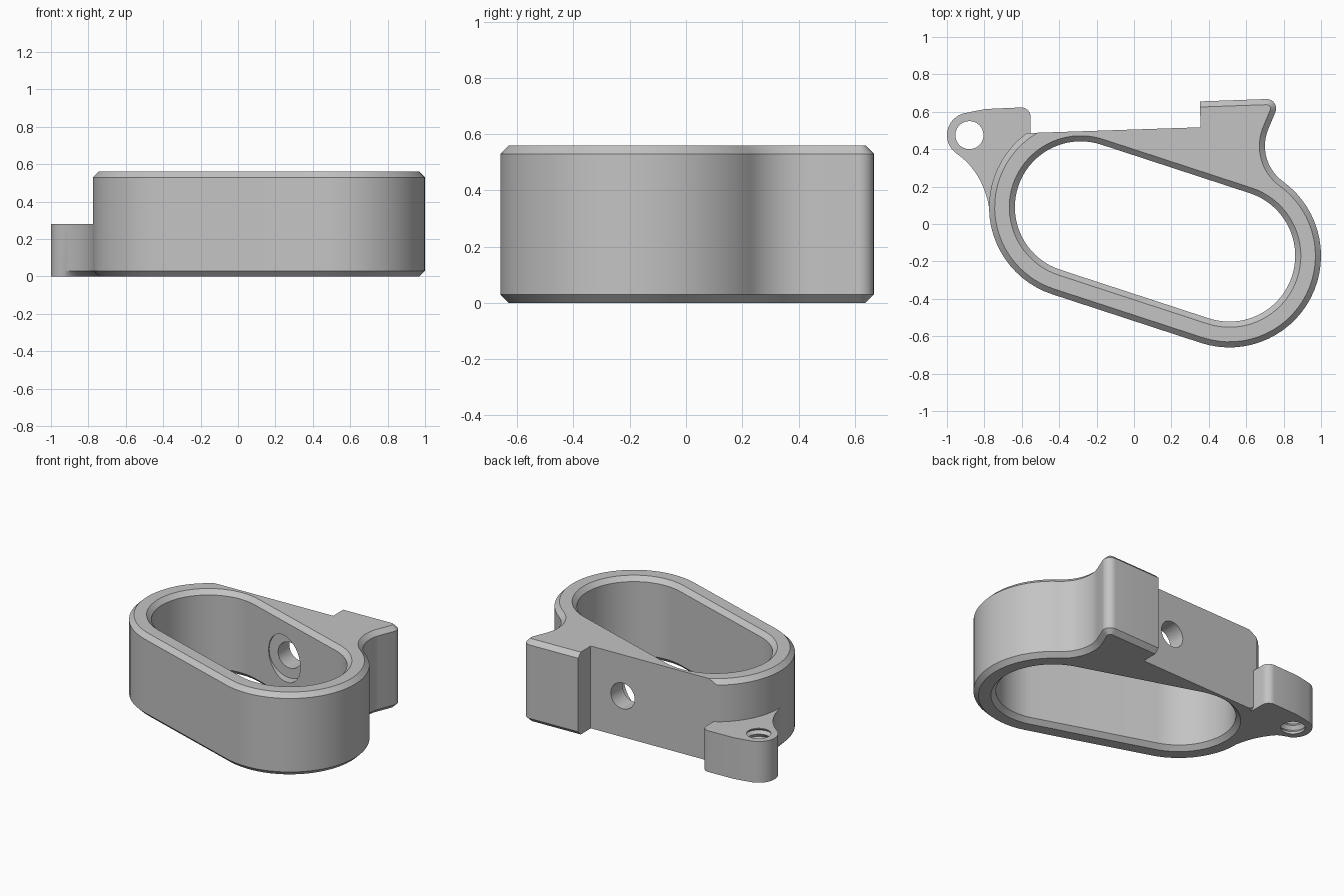
import bpy, bmesh, math
from mathutils import Vector, Matrix

if "Cube" in bpy.data.objects:
    bpy.data.objects.remove(bpy.data.objects["Cube"])

H, CH = 0.56, 0.03                      # body height, chamfer size
LEFT, RIGHT = (-0.285, 0.09), (0.51, -0.17)   # slot end centres
TILT = math.degrees(math.atan2(RIGHT[1] - LEFT[1], RIGHT[0] - LEFT[0]))

grey = bpy.data.materials.new("plain_grey")
grey.diffuse_color = (0.55, 0.55, 0.55, 1)
grey.use_nodes = True
grey.node_tree.nodes["Principled BSDF"].inputs["Base Color"].default_value = grey.diffuse_color


def arc(c, r, a0, a1, n):
    return [(c[0] + r * math.cos(math.radians(a0 + (a1 - a0) * i / n)),
             c[1] + r * math.sin(math.radians(a0 + (a1 - a0) * i / n))) for i in range(n + 1)]


def inset(pts, amounts):
    """Move a counter-clockwise outline inward along its mitred normals."""
    out, n = [], len(pts)
    for i, p in enumerate(pts):
        a, p, b = Vector(pts[i - 1]), Vector(p), Vector(pts[(i + 1) % n])
        d0, d1 = (p - a).normalized(), (b - p).normalized()
        n0, n1 = Vector((-d0.y, d0.x)), Vector((-d1.y, d1.x))
        out.append(p + (n0 + n1) * amounts[i] / max(0.5, 1 + n0.dot(n1)))
    return out


def make_object(name, bm):
    bmesh.ops.recalc_face_normals(bm, faces=bm.faces)
    me = bpy.data.meshes.new(name)
    bm.to_mesh(me)
    bm.free()
    me.materials.append(grey)
    ob = bpy.data.objects.new(name, me)
    bpy.context.collection.objects.link(ob)
    return ob


def prism(name, pts, levels, weights=None):
    """Stack an outline at (height, inset) levels and close both ends."""
    weights = weights or [1] * len(pts)
    bm = bmesh.new()
    rings = [[bm.verts.new((p[0], p[1], z)) for p in inset(pts, [w * d for w in weights])]
             for z, d in levels]
    n = len(pts)
    for lo, hi in zip(rings, rings[1:]):
        for i in range(n):
            j = (i + 1) % n
            bm.faces.new((lo[i], lo[j], hi[j], hi[i]))
    bm.faces.new(rings[0][::-1])
    bm.faces.new(rings[-1])
    return make_object(name, bm)


def cylinder(name, r, y0, y1, x, z):
    """Cylinder lying along y."""
    bm = bmesh.new()
    bmesh.ops.create_cone(bm, cap_ends=True, segments=40, radius1=r, radius2=r, depth=y1 - y0,
                          matrix=Matrix.Translation((x, (y0 + y1) / 2, z))
                          @ Matrix.Rotation(math.pi / 2, 4, 'X'))
    return make_object(name, bm)


def boolean(ob, other, operation):
    mod = ob.modifiers.new("cut", 'BOOLEAN')
    mod.operation, mod.solver, mod.object = operation, 'EXACT', other
    bpy.context.view_layer.objects.active = ob
    bpy.ops.object.modifier_apply(modifier=mod.name)
    bpy.data.objects.remove(other)


# Main body: slanted capsule flowing into a raised block at the back right
body_outline = (arc(RIGHT, 0.49, TILT - 90, 54.1, 30)
                + arc((0.934, 0.417), 0.234, 234, 160, 14)[1:]
                + arc((0.71, 0.618), 0.05, -20, 92, 8)
                + [(0.2, 0.65)]
                + arc(LEFT, 0.49, 90, TILT + 270, 30))
body = prism("bracket_body", body_outline, [(0, CH), (CH, 0), (H - CH, 0), (H, CH)])

# Flat mounting face beside the block
boolean(body, prism("flat_cutter", [(0.355, 0.517), (0.35, 0.9), (-0.9, 0.9), (-0.9, 0.475)],
                    [(-0.1, 0), (0.7, 0)]), 'DIFFERENCE')

# Low ear with a rounded boss; only its front sweep is chamfered underneath
p0, p1, p2 = Vector((-0.949, 0.377)), Vector((-0.81, 0.28)), Vector((-0.775, 0.09))
sweep = [tuple(p0 * (1 - t) ** 2 + p1 * 2 * t * (1 - t) + p2 * t * t)
         for t in (i / 12 for i in range(1, 13))]
back = (arc((-0.603, 0.573), 0.05, 0, 92, 8) + [(-0.79, 0.615), (-0.85, 0.604)]
        + arc((-0.88, 0.475), 0.12, 100, 235, 20))
inner = arc(LEFT, 0.43, 185, 125, 10) + [(-0.553, 0.46)]
weights = [0] * len(back) + [min(1, i / 3) for i in range(1, 13)] + [0] * len(inner)
ear = prism("threaded_ear", back + sweep + inner, [(0, CH), (CH, 0), (0.28, 0)], weights)
boolean(body, ear, 'UNION')

# Slot opening, flared at both rims
slot = arc(RIGHT, 0.352, TILT - 90, TILT + 90, 36) + arc(LEFT, 0.352, TILT + 90, TILT + 270, 36)
boolean(body, prism("slot_cutter", slot,
                    [(-0.02, -0.05), (CH, 0), (H - CH, 0), (H + 0.02, -0.05)]), 'DIFFERENCE')

# Screw hole through the flat face, with a counterbore on the slot side
boolean(body, cylinder("screw_cutter", 0.088, 0.1, 0.8, 0.12, 0.28), 'DIFFERENCE')
boolean(body, cylinder("counterbore_cutter", 0.155, 0.1, 0.385, 0.12, 0.28), 'DIFFERENCE')

# Threaded hole in the ear
circle = arc((-0.88, 0.475), 0.075, 0, 350, 35)
thread = [(-0.03, 0)]
for i in range(6):
    z = 0.015 + i * 0.045
    thread += [(z, 0), (z + 0.02, -0.017)]
thread += [(0.275, 0), (0.32, 0)]
boolean(body, prism("thread_cutter", circle, thread), 'DIFFERENCE')

# Smooth curved walls, crisp edges
bpy.ops.object.select_all(action='DESELECT')
body.select_set(True)
bpy.context.view_layer.objects.active = body
bpy.ops.object.shade_smooth_by_angle(angle=math.radians(25))
